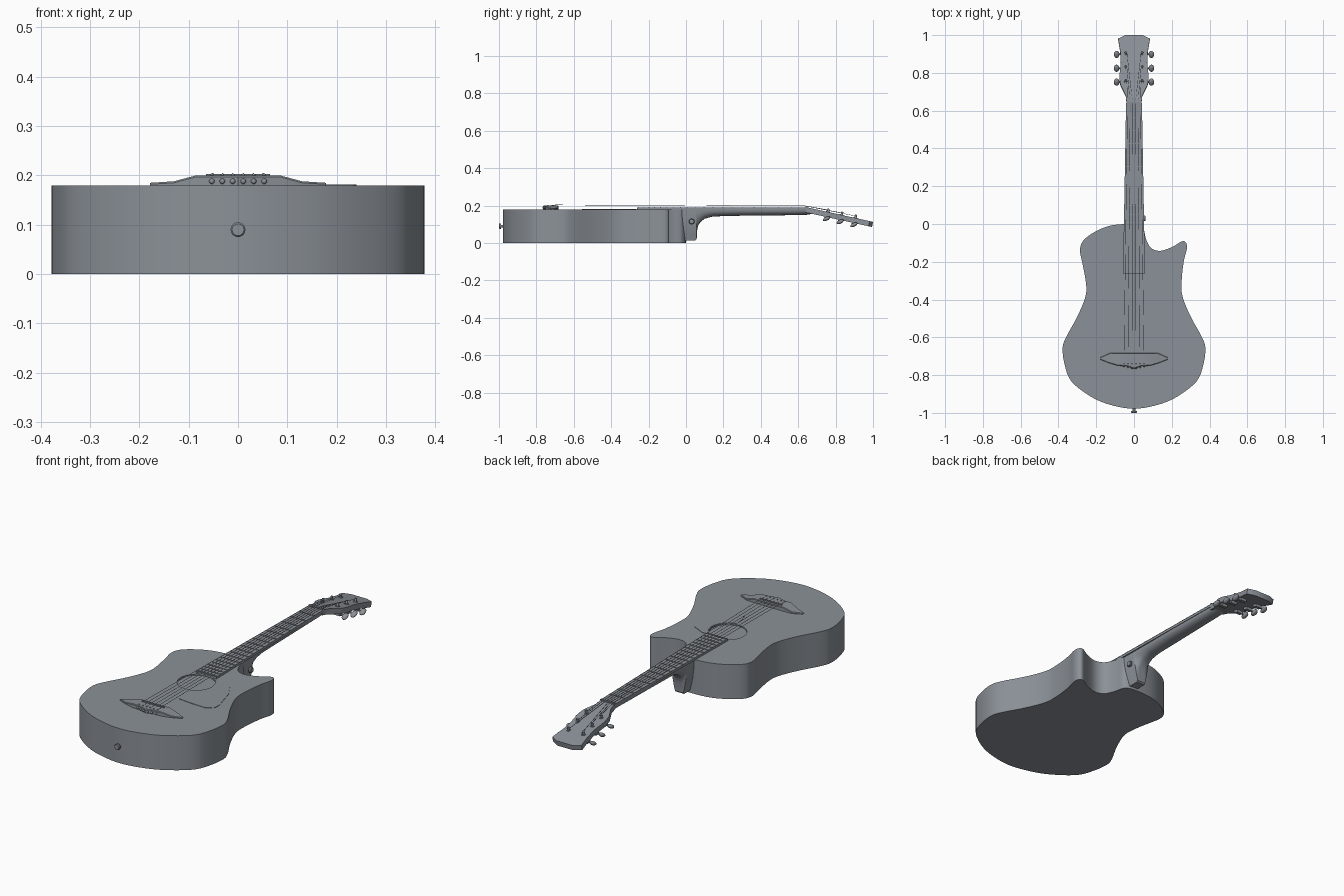
import bpy, bmesh, math
from mathutils import Vector, Matrix

if "Cube" in bpy.data.objects:
    bpy.data.objects.remove(bpy.data.objects["Cube"])

finish = bpy.data.materials.new("dark_grey_finish")
finish.diffuse_color = (.26, .285, .315, 1)
finish.use_nodes = True
finish.node_tree.nodes["Principled BSDF"].inputs["Base Color"].default_value = finish.diffuse_color


def smooth(ob, angle=35):
    bpy.context.view_layer.objects.active = ob
    ob.select_set(True)
    bpy.ops.object.shade_smooth_by_angle(angle=math.radians(angle))
    ob.select_set(False)


def make(name, bm, mat=None):
    bmesh.ops.recalc_face_normals(bm, faces=bm.faces)
    me = bpy.data.meshes.new(name)
    bm.to_mesh(me)
    bm.free()
    me.materials.append(finish)
    ob = bpy.data.objects.new(name, me)
    bpy.context.collection.objects.link(ob)
    if mat:
        ob.matrix_world = mat
    smooth(ob)
    return ob


def spline(pts, n=5):
    """Closed Catmull-Rom curve through 2D points."""
    out, k = [], len(pts)
    for i in range(k):
        a, b, c, d = (Vector(pts[(i + j - 1) % k]) for j in range(4))
        for s in range(n):
            t = s / n
            out.append(0.5 * (2 * b + (c - a) * t + (2 * a - 5 * b + 4 * c - d) * t**2
                              + (3 * b - a - 3 * c + d) * t**3))
    return out


def plate(name, pts, z0, z1, mat=None):
    bm = bmesh.new()
    f = bm.faces.new([bm.verts.new((p[0], p[1], z0)) for p in pts])
    r = bmesh.ops.extrude_face_region(bm, geom=[f])
    bmesh.ops.translate(bm, vec=(0, 0, z1 - z0),
                        verts=[v for v in r["geom"] if isinstance(v, bmesh.types.BMVert)])
    return make(name, bm, mat=mat)


def loft(name, rings):
    bm = bmesh.new()
    rows = [[bm.verts.new(p) for p in ring] for ring in rings]
    for a, b in zip(rows, rows[1:]):
        for i in range(len(a)):
            j = (i + 1) % len(a)
            bm.faces.new((a[i], a[j], b[j], b[i]))
    bm.faces.new(rows[0])
    bm.faces.new(rows[-1])
    return make(name, bm)


def rod(bm, a, b, r, r2=None, seg=12):
    a, b = Vector(a), Vector(b)
    rot = (b - a).to_track_quat("Z", "Y").to_matrix().to_4x4()
    bmesh.ops.create_cone(bm, cap_ends=True, segments=seg, radius1=r,
                          radius2=r if r2 is None else r2, depth=(b - a).length,
                          matrix=Matrix.Translation((a + b) / 2) @ rot)


def ball(bm, c, size, tip=0):
    bmesh.ops.create_uvsphere(bm, u_segments=16, v_segments=10, radius=1,
                              matrix=Matrix.Translation(c) @ Matrix.Rotation(tip, 4, "X")
                              @ Matrix.Diagonal((*size, 1)))


def box(bm, c, size):
    bmesh.ops.create_cube(bm, size=1, matrix=Matrix.Translation(c) @ Matrix.Diagonal((*size, 1)))


# Body with single cutaway
outline = [(-.04, 0), (-.13, -.01), (-.21, -.043), (-.27, -.09), (-.286, -.14), (-.275, -.20),
           (-.256, -.30), (-.256, -.38), (-.30, -.49), (-.36, -.60), (-.378, -.66), (-.366, -.75),
           (-.33, -.835), (-.23, -.913), (-.127, -.957), (0, -.978), (.127, -.957), (.23, -.913),
           (.33, -.835), (.366, -.75), (.378, -.66), (.36, -.60), (.30, -.49), (.256, -.38),
           (.253, -.29), (.264, -.195), (.28, -.13), (.275, -.098), (.253, -.092), (.205, -.12),
           (.14, -.142), (.09, -.127), (.064, -.08), (.054, -.035), (.044, -.018), (.02, -.004)]
body = plate("body", spline(outline), 0, .18)

# Shallow sound hole
bm = bmesh.new()
rod(bm, (0, -.345, .174), (0, -.345, .25), .09, seg=48)
cutter = make("sound_hole_cutter", bm)
cutter.hide_render = True
mod = body.modifiers.new("sound_hole", "BOOLEAN")
mod.object, mod.operation, mod.solver = cutter, "DIFFERENCE", "EXACT"
bpy.context.view_layer.objects.active = body
bpy.ops.object.modifier_apply(modifier=mod.name)
bpy.data.objects.remove(cutter)
smooth(body)

# Pickguard hugging the sound hole
arc = [(.094 * math.cos(math.radians(a)), -.345 + .094 * math.sin(math.radians(a)))
       for a in range(-80, 51, 10)]
edge = [(.09, -.265), (.163, -.30), (.205, -.37), (.22, -.43), (.24, -.50), (.235, -.535),
        (.20, -.556), (.12, -.553), (.04, -.545), (.02, -.50)]
plate("pickguard", arc + edge, .179, .182)

# Neck (rounded) running into the heel (tapered to a flat foot)
sections = [(-.03, .048, .013, 1), (.05, .046, .013, 1), (.057, .046, .02, 1),
            (.06, .046, .07, 1), (.066, .046, .095, .8), (.08, .046, .115, .5),
            (.1, .046, .13, .2), (.145, .045, .142, 0), (.3, .045, .146, 0),
            (.6, .04, .149, 0), (.64, .039, .15, 0), (.69, .036, .158, 0)]
rings = []
for y, w, bottom, heel in sections:
    top = .182 if y < .65 else .172
    ring = []
    for i in range(17):
        t, u = math.pi * i / 16, (i - 8) / 8
        drop = min(1, (1 - abs(u)) * 1.6)
        wide = w - (w - .024) * drop ** 2 if drop < 1 else .024 * abs(u) / .375
        x = (1 - heel) * w * math.cos(t) - heel * math.copysign(wide, u)
        d = (1 - heel) * math.sin(t) ** .75 + heel * drop
        ring.append((x if i != 8 else 0, y, top - (top - bottom) * d))
    # keep the same winding (from +x to -x) for both shapes
        if heel:
            ring[-1] = ((1 - heel) * w * math.cos(t) + heel * math.copysign(wide, -u)
                        if i != 8 else 0, y, ring[-1][2])
    rings.append(ring)
loft("neck", rings)

# Fretboard, frets and nut
NUT, SADDLE, END = .64, -.70, -.262


def half_width(y):
    return .042 + (NUT - y) * .018


plate("fretboard", [(-half_width(END), END), (half_width(END), END),
                    (half_width(NUT), NUT), (-half_width(NUT), NUT)], .178, .191)
bm = bmesh.new()
for i in range(1, 20):
    y = NUT - (NUT - SADDLE) * (1 - 2 ** (-i / 12))
    box(bm, (0, y, .1915), (2 * half_width(y), .004, .004))
make("frets", bm)
bm = bmesh.new()
box(bm, (0, NUT + .004, .187), (.082, .01, .02))
make("nut", bm)

# Bridge with thin tips
half = [(.085, -.682, -.75, .2), (.13, -.684, -.737, .188), (.178, -.706, -.718, .185)]
prof = [(-x, a, b, z) for x, a, b, z in reversed(half)] + [(-.04, -.682, -.752, .2),
        (0, -.682, -.765, .2), (.04, -.682, -.752, .2)] + half
loft("bridge", [[(x, a, .178), (x, b, .178), (x, b, z - .003), (x, b + .003, z),
                 (x, a - .003, z), (x, a, z - .003)] for x, a, b, z in prof])
bm = bmesh.new()
box(bm, (0, SADDLE, .199), (.13, .007, .008))
make("saddle", bm)

# Headstock, tilted back from the nut
tilt = Matrix.Translation((0, NUT, .192)) @ Matrix.Rotation(math.radians(-12.4), 4, "X")
side = [(.04, .005), (.043, .04), (.072, .10), (.078, .14), (.07, .22), (.073, .28),
        (.084, .35), (.045, .369)]
plate("headstock", side + [(-x, y) for x, y in reversed(side)], -.028, 0, tilt)

# Tuning machines
posts, gears, buttons = bmesh.new(), bmesh.new(), bmesh.new()
tuner_s = (.122, .197, .272)
for sx in (-1, 1):
    for s in tuner_s:
        rod(posts, (sx * .043, s, -.002), (sx * .043, s, .003), .011)
        rod(posts, (sx * .043, s, 0), (sx * .043, s, .018), .006)
        box(gears, (sx * .05, s, -.034), (.036, .026, .014))
        rod(gears, (sx * .05, s, -.036), (sx * .088, s, -.036), .004)
        ball(buttons, (sx * .092, s, -.037), (.015, .021, .010), math.radians(40))
make("tuner_posts", posts, mat=tilt)
make("tuner_gears", gears, mat=tilt)
make("tuner_buttons", buttons, mat=tilt)

# Strings and bridge pins
strings, pins = bmesh.new(), bmesh.new()
for i in range(6):
    k = (i - 2.5) / 2.5
    sx = -1 if k < 0 else 1
    s = tuner_s[i if i < 3 else 5 - i]
    path = [(k * .053, -.745, .197), (k * .053, SADDLE, .2035), (k * .034, NUT, .198),
            tilt @ Vector((sx * .038, s, .011))]
    for a, b in zip(path, path[1:]):
        rod(strings, a, b, .0011, seg=6)
    ball(pins, (k * .053, -.752 - .012 * (1 - abs(k)), .188), (.0055, .0055, .0055))
    ball(pins, (k * .053, -.738, .2), (.0035, .0035, .0035))
make("strings", strings)
make("bridge_pins", pins)

# Strap buttons on the tail and the heel
for name, base, d in (("tail_strap_button", (0, -.967, .09), (0, -1, 0)),
                      ("heel_strap_button", (.028, .03, .115), (1, 0, 0))):
    base, d = Vector(base), Vector(d)
    bm = bmesh.new()
    rod(bm, base, base + d * .012, .012, .008, 20)
    rod(bm, base + d * .01, base + d * .024, .007, seg=20)
    rod(bm, base + d * .022, base + d * .03, .015, seg=20)
    rod(bm, base + d * .03, base + d * .033, .015, .012, 20)
    make(name, bm)
